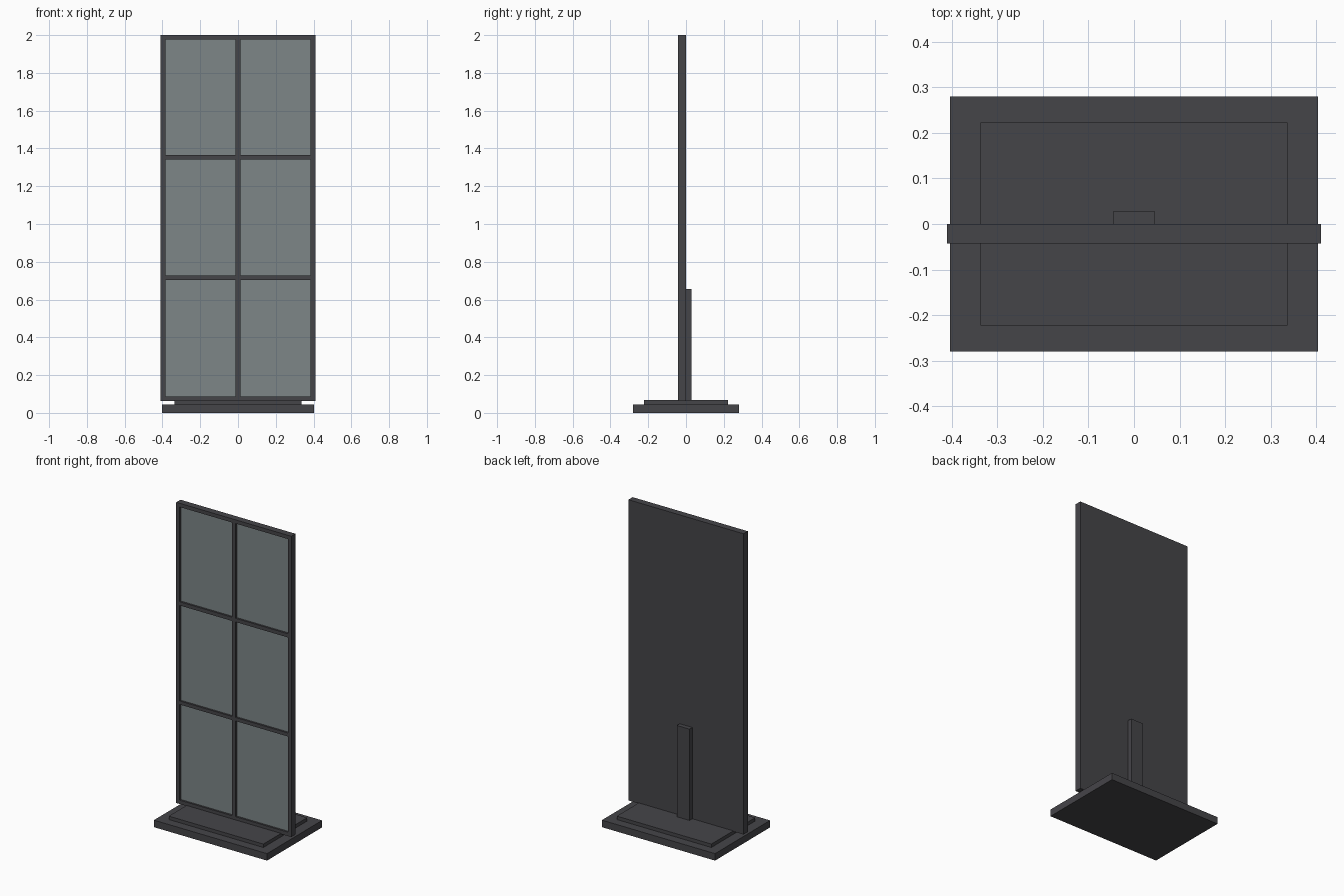
import bpy
import bmesh
from mathutils import Matrix, Vector

cube = bpy.data.objects.get("Cube")
if cube:
    bpy.data.objects.remove(cube, do_unlink=True)


def material(name, rgb):
    mat = bpy.data.materials.new(name)
    mat.use_nodes = True
    mat.diffuse_color = (*rgb, 1)
    mat.node_tree.nodes["Principled BSDF"].inputs["Base Color"].default_value = (*rgb, 1)
    return mat


CHARCOAL = material("charcoal metal", (0.06, 0.059, 0.066))
PANE = material("grey panel", (0.205, 0.238, 0.243))


def box_mesh(lo, hi):
    lo, hi = Vector(lo), Vector(hi)
    bm = bmesh.new()
    bmesh.ops.create_cube(
        bm, size=1,
        matrix=Matrix.Translation((lo + hi) / 2) @ Matrix.Diagonal((*(hi - lo), 1)))
    return bm


def finish(name, bm, *mats):
    mesh = bpy.data.meshes.new(name)
    bm.to_mesh(mesh)
    bm.free()
    for mat in mats:
        mesh.materials.append(mat)
    obj = bpy.data.objects.new(name, mesh)
    bpy.context.collection.objects.link(obj)
    return obj


# Stepped base and rear support post
finish("base", box_mesh((-0.403, -0.28, 0), (0.403, 0.28, 0.045)), CHARCOAL)
finish("base_step", box_mesh((-0.337, -0.223, 0.045), (0.337, 0.223, 0.067)), CHARCOAL)
finish("rear_post", box_mesh((-0.045, 0, 0.067), (0.045, 0.029, 0.655)), CHARCOAL)

# Display board: a slab cut into two columns and three rows of recessed panes
columns = [(-0.385, -0.013), (0.013, 0.385)]
rows = [(0.088, 0.704), (0.727, 1.342), (1.366, 1.976)]
board = box_mesh((-0.41, -0.043, 0.063), (0.41, 0, 2))
for axis, spans in (((1, 0, 0), columns), ((0, 0, 1), rows)):
    for cut in (c for span in spans for c in span):
        geom = board.verts[:] + board.edges[:] + board.faces[:]
        bmesh.ops.bisect_plane(board, geom=geom, plane_co=Vector(axis) * cut, plane_no=axis)


def within(value, spans):
    return any(a < value < b for a, b in spans)


board.normal_update()
panes = []
for face in board.faces:
    centre = face.calc_center_median()
    if face.normal.y < -0.9 and within(centre.x, columns) and within(centre.z, rows):
        panes.append(face)
for face in panes:
    face.material_index = 1

# Sink the panes; the new side walls keep the frame colour
bmesh.ops.inset_individual(board, faces=panes, thickness=0, depth=-0.012)
for face in board.faces:
    centre = face.calc_center_median()
    sunk = face.normal.y < -0.9 and centre.y > -0.04
    face.material_index = 1 if sunk else 0
board.normal_update()
for face in board.faces:
    centre = face.calc_center_median()
    face.material_index = int(face.normal.y < -0.9 and centre.y > -0.035)
finish("display_board", board, CHARCOAL, PANE)
